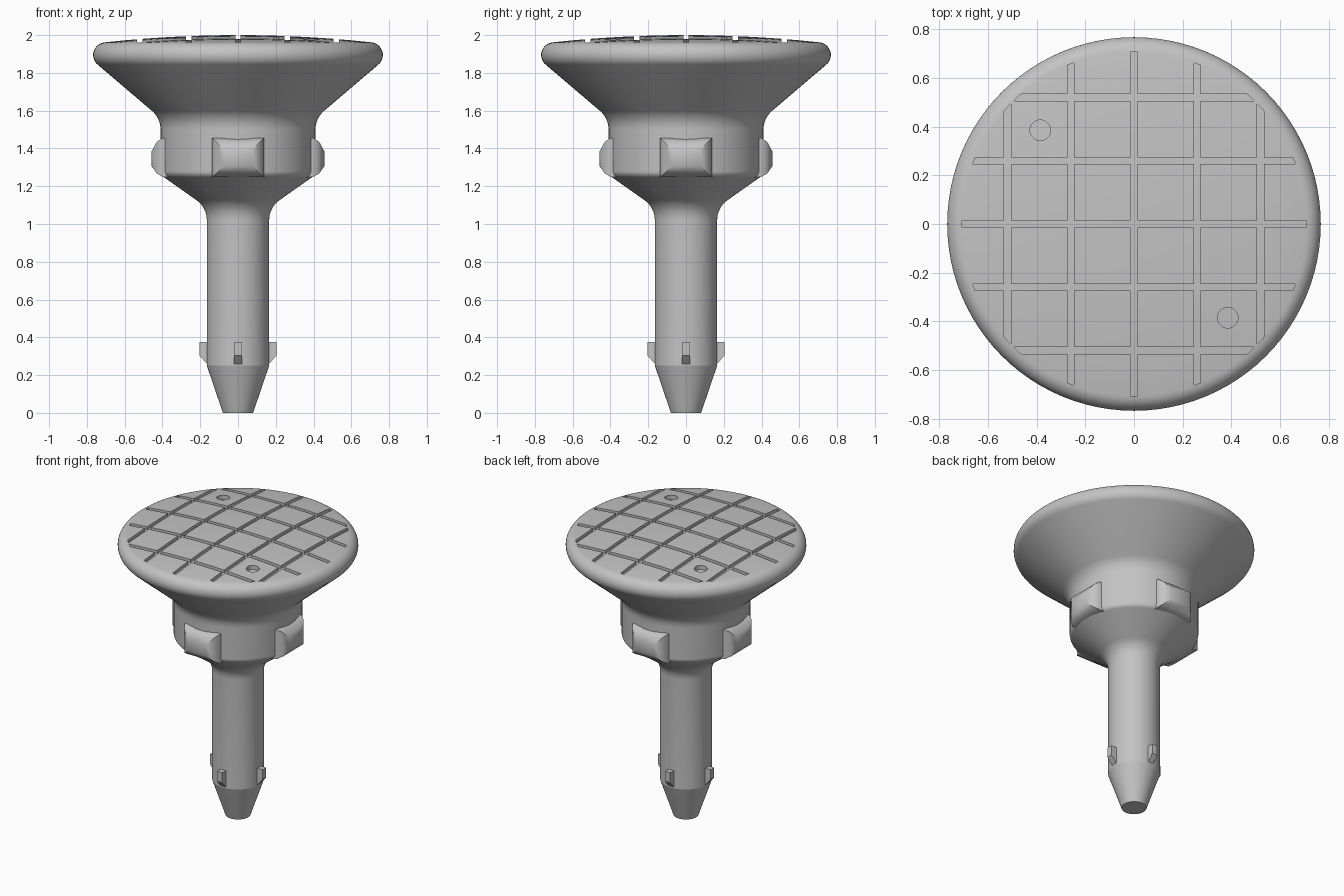
import bpy, bmesh, math
from math import sin, cos, radians
from mathutils import Matrix, Vector

cube = bpy.data.objects.get("Cube")
if cube:
    bpy.data.objects.remove(cube, do_unlink=True)

GREY = (0.55, 0.55, 0.55, 1)
grey = bpy.data.materials.new("light_grey")
grey.use_nodes = True
grey.diffuse_color = GREY
grey.node_tree.nodes["Principled BSDF"].inputs["Base Color"].default_value = GREY


def make(name, bm):
    bmesh.ops.recalc_face_normals(bm, faces=bm.faces)
    mesh = bpy.data.meshes.new(name)
    bm.to_mesh(mesh)
    bm.free()
    mesh.materials.append(grey)
    ob = bpy.data.objects.new(name, mesh)
    bpy.context.collection.objects.link(ob)
    return ob


def smooth(ob, angle):
    bpy.ops.object.select_all(action='DESELECT')
    ob.select_set(True)
    bpy.context.view_layer.objects.active = ob
    bpy.ops.object.shade_smooth_by_angle(angle=radians(angle))


def arc(cx, cz, r, a0, a1, n=8):
    angles = [radians(a0 + (a1 - a0) * i / n) for i in range(n + 1)]
    return [(cx + r * cos(a), cz + r * sin(a)) for a in angles]


def loft(bm, sections):
    """Skin a list of equal-sized closed sections and cap both ends."""
    rings = [[bm.verts.new(p) for p in s] for s in sections]
    for a, b in zip(rings, rings[1:]):
        n = len(a)
        for i in range(n):
            bm.faces.new((a[i], a[(i + 1) % n], b[(i + 1) % n], b[i]))
    bm.faces.new(rings[0])
    bm.faces.new(rings[-1])


def slice_faces(bm, faces, point, normal):
    geom = {e for f in faces for e in f.edges} | {v for f in faces for v in f.verts}
    bmesh.ops.bisect_plane(bm, geom=list(faces) + list(geom), dist=1e-5,
                           plane_co=point, plane_no=normal)


def sink(bm, faces, depth):
    """Lower a patch of faces, leaving upright walls around it."""
    new = bmesh.ops.extrude_face_region(bm, geom=faces)["geom"]
    old = [f for f in faces if f.is_valid]
    if old:
        bmesh.ops.delete(bm, geom=old, context='FACES')
    for v in new:
        if isinstance(v, bmesh.types.BMVert):
            v.co.z -= depth


# Turned body: tapered tip, shaft, collar, flare, rounded rim, domed top
rim = arc(0.70, 1.895, 0.067, -50, 84, 14)
rim_r, rim_z = rim[-1]
profile = [(0, 0), (0.08, 0), (0.165, 0.25)]
profile += arc(0.295, 1.02, 0.13, 180, 123)
profile += arc(0.372, 1.28, 0.038, -57, 0)
profile += arc(0.54, 1.5, 0.13, 180, 130)
profile += rim
profile += [(r / 10, 2 - (2 - rim_z) * (r / 10 / rim_r) ** 2) for r in range(6, -1, -1)]

bm = bmesh.new()
verts = [bm.verts.new((r, 0, z)) for r, z in profile]
edges = [bm.edges.new(pair) for pair in zip(verts, verts[1:])]
bmesh.ops.spin(bm, geom=verts + edges, cent=(0, 0, 0), axis=(0, 0, 1),
               angle=math.tau, steps=96)
bmesh.ops.remove_doubles(bm, verts=bm.verts, dist=1e-5)
bmesh.ops.recalc_face_normals(bm, faces=bm.faces)


def top_faces():
    return [f for f in bm.faces if min(v.co.z for v in f.verts) > rim_z - 1e-4]


# Crossing grooves cut into the domed top
HALF = 0.014
lines = [k * 0.26 for k in range(-2, 3)]
for axis in (Vector((1, 0, 0)), Vector((0, 1, 0))):
    for line in lines:
        for side in (-HALF, HALF):
            slice_faces(bm, top_faces(), axis * (line + side), axis)

# Two round holes in opposite cells
HOLE = 0.042
centres = [Vector((s * 0.385, -s * 0.385, 0)) for s in (-1, 1)]
normals = [Vector((cos(a), sin(a), 0)) for a in (math.tau * i / 24 for i in range(24))]
for c in centres:
    for n in normals:
        near = [f for f in top_faces()
                if (f.calc_center_median().xy - c.xy).length < 0.15]
        slice_faces(bm, near, c + n * HOLE, n)

groove, holes = [], []
for f in top_faces():
    p = f.calc_center_median()
    if any(abs(p.x - k) < HALF or abs(p.y - k) < HALF for k in lines):
        groove.append(f)
    elif any(all((p - c).dot(n) < HOLE for n in normals) for c in centres):
        holes.append(f)
sink(bm, groove, 0.02)
sink(bm, holes, 0.03)
smooth(make("stud_body", bm), 15)

# Four rounded lugs on the collar and four small pins near the tip
for i, side in enumerate(("left", "back", "right", "front")):
    turn = Matrix.Rotation(i * math.pi / 2, 3, 'Z')

    bm = bmesh.new()
    loft(bm, [[(r, -w, lo), (r, w, lo), (r, w, hi), (r, -w, hi)] for r, w, lo, hi in
              ((0.34, 0.14, 1.245, 1.46), (0.40, 0.138, 1.25, 1.455),
               (0.43, 0.115, 1.268, 1.435), (0.457, 0.075, 1.305, 1.385))])
    bmesh.ops.rotate(bm, verts=bm.verts, matrix=turn)
    smooth(make(side + "_lug", bm), 40)

    bm = bmesh.new()
    outline = [(0.15, 0.26), (0.165, 0.26), (0.205, 0.305), (0.205, 0.375), (0.15, 0.375)]
    loft(bm, [[(x, y, z) for x, z in outline] for y in (-0.02, 0.02)])
    bmesh.ops.rotate(bm, verts=bm.verts, matrix=turn)
    make(side + "_pin", bm)
